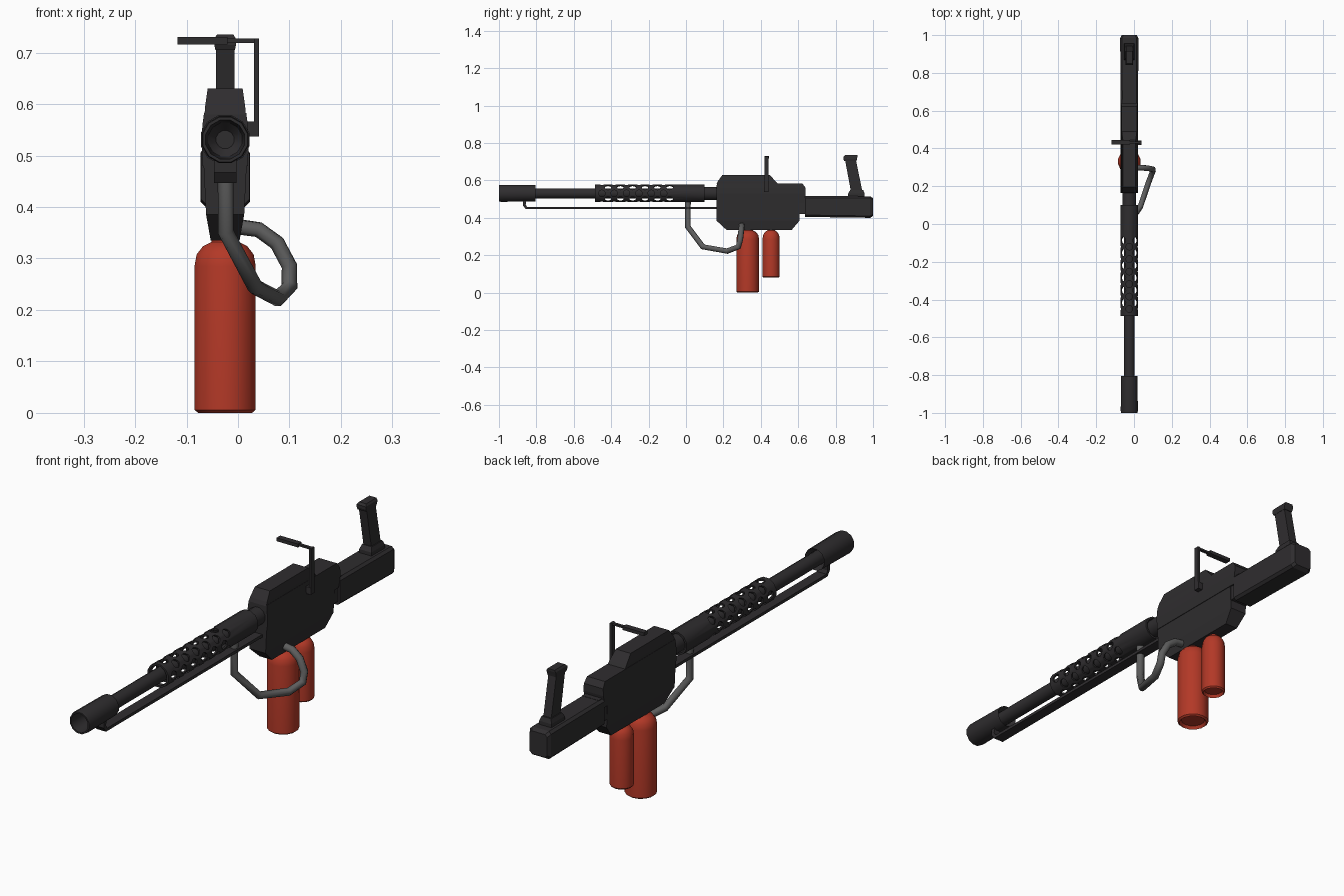
import bpy, bmesh
from math import pi, cos, sin
from mathutils import Matrix, Vector

if "Cube" in bpy.data.objects:
    bpy.data.objects.remove(bpy.data.objects["Cube"])

CX, BZ = -0.025, 0.531   # centre plane and bore height


def material(name, rgb):
    m = bpy.data.materials.new(name)
    m.diffuse_color = (*rgb, 1)
    m.use_nodes = True
    m.node_tree.nodes["Principled BSDF"].inputs["Base Color"].default_value = m.diffuse_color
    return m


DARK = material("dark_metal", (0.028, 0.026, 0.028))
HOSE = material("hose_grey", (0.11, 0.11, 0.11))
RED = material("red_paint", (0.45, 0.04, 0.02))


def finish(name, bm, mat=DARK, smooth=False):
    bmesh.ops.remove_doubles(bm, verts=bm.verts, dist=1e-5)
    bmesh.ops.recalc_face_normals(bm, faces=bm.faces)
    me = bpy.data.meshes.new(name)
    bm.to_mesh(me)
    bm.free()
    ob = bpy.data.objects.new(name, me)
    bpy.context.collection.objects.link(ob)
    me.materials.append(mat)
    if smooth:
        bpy.ops.object.select_all(action='DESELECT')
        ob.select_set(True)
        bpy.context.view_layer.objects.active = ob
        bpy.ops.object.shade_smooth_by_angle(angle=0.6)
    return ob


def loft(name, rings, closed=False, mat=DARK, smooth=False):
    """Skin a list of equal-length point rings; cap the ends unless closed."""
    bm = bmesh.new()
    vs = [[bm.verts.new(p) for p in r] for r in rings]
    n = len(rings[0])
    for a, b in list(zip(vs, vs[1:])) + ([(vs[-1], vs[0])] if closed else []):
        for i in range(n):
            bm.faces.new((a[i], a[(i + 1) % n], b[(i + 1) % n], b[i]))
    if not closed:
        bm.faces.new(vs[0])
        bm.faces.new(vs[-1])
    return finish(name, bm, mat, smooth)


def revolve(name, profile, y=None, sides=12, closed=False, mat=DARK):
    """Turn (radius, position) pairs around the bore, or upright at depth y."""
    rings = []
    for r, t in profile:
        ang = [2 * pi * (i + 0.5) / sides for i in range(sides)]
        if y is None:
            rings.append([(CX + r * cos(a), t, BZ + r * sin(a)) for a in ang])
        else:
            rings.append([(CX + r * cos(a), y + r * sin(a), t) for a in ang])
    return loft(name, rings, closed, mat, True)


def slab(name, slices):
    """Stack of horizontal rectangles: (z, y_front, y_back, half_width)."""
    return loft(name, [[(CX - h, a, z), (CX + h, a, z), (CX + h, b, z), (CX - h, b, z)]
                       for z, a, b, h in slices])


def box(name, x, y, z):
    return loft(name, [[(x[0], y[0], k), (x[1], y[0], k), (x[1], y[1], k), (x[0], y[1], k)]
                       for k in z])


# Barrel, hollow muzzle and rear collar
revolve("barrel", [(0.028, -0.86), (0.028, 0.18)])
revolve("muzzle", [(0.028, -0.835), (0.045, -0.805), (0.047, -0.99), (0.045, -1.0),
                   (0.039, -1.0), (0.034, -0.88), (0.018, -0.86)])
revolve("barrel_collar", [(0.036, 0.09), (0.036, 0.18)])

# Perforated barrel shroud: thin tube with staggered rows of round holes
shroud = revolve("barrel_shroud", [(0.049, -0.487), (0.049, 0.1), (0.041, 0.1), (0.041, -0.487)],
                 closed=True)
bm = bmesh.new()
for row in range(8):
    a = row * pi / 4
    out = Vector((cos(a), 0, sin(a)))
    turn = out.to_track_quat('Z', 'Y').to_matrix().to_4x4()
    for k in range(6):
        pos = Vector((CX, -0.45 + 0.066 * k + (row % 2) * 0.033, BZ)) + out * 0.05
        bmesh.ops.create_cone(bm, cap_ends=True, segments=10, radius1=0.018, radius2=0.018,
                              depth=0.028, matrix=Matrix.Translation(pos) @ turn)
cutter = finish("shroud_hole_cutter", bm)
cutter.hide_render = True
cutter.hide_viewport = True
mod = shroud.modifiers.new("holes", 'BOOLEAN')
mod.operation, mod.object, mod.solver = 'DIFFERENCE', cutter, 'EXACT'

# Flat feed bar under the barrel, turned up at the muzzle
path = [(-0.872, 0.495, -0.855, 0.495), (-0.872, 0.467, -0.857, 0.472),
        (-0.858, 0.447, -0.85, 0.459), (0.18, 0.447, 0.18, 0.459)]
loft("feed_bar", [[(CX - 0.022, a, b), (CX + 0.022, a, b), (CX + 0.022, c, d), (CX - 0.022, c, d)]
                  for a, b, c, d in path])

# Receiver body: lower half, upper half and raised top
slab("receiver_lower", [(0.335, 0.217, 0.565, 0.028), (0.385, 0.163, 0.607, 0.037),
                        (0.485, 0.163, 0.607, 0.042)])
slab("receiver_upper", [(0.48, 0.163, 0.63, 0.044), (0.53, 0.163, 0.64, 0.046),
                        (0.56, 0.163, 0.64, 0.044), (0.583, 0.165, 0.623, 0.041)])
slab("receiver_top", [(0.58, 0.163, 0.492, 0.040), (0.595, 0.17, 0.48, 0.039),
                      (0.63, 0.195, 0.446, 0.034)])

# Stock with chamfered edges and the neck joining it to the body
box("stock_neck", (CX - 0.038, CX + 0.038), (0.59, 0.66), (0.42, 0.518))
rings = []
for y, h, z0, z1 in [(0.635, 0.047, 0.405, 0.517), (0.985, 0.048, 0.4, 0.515),
                     (1.0, 0.04, 0.41, 0.505)]:
    c = 0.01
    rings.append([(CX + s * (h - d), y, z) for s, d, z in
                  [(-1, c, z0), (1, c, z0), (1, 0, z0 + c), (1, 0, z1 - c),
                   (1, c, z1), (-1, c, z1), (-1, 0, z1 - c), (-1, 0, z0 + c)]])
loft("stock", rings)

# Upright rear grip with base and cap
slab("grip_base", [(0.51, 0.867, 0.955, 0.028), (0.53, 0.867, 0.955, 0.028),
                   (0.548, 0.878, 0.948, 0.022)])
slab("rear_grip", [(0.54, 0.882, 0.943, 0.018), (0.712, 0.85, 0.908, 0.018)])
slab("grip_cap", [(0.705, 0.845, 0.912, 0.019), (0.715, 0.841, 0.914, 0.021),
                  (0.727, 0.841, 0.917, 0.021), (0.735, 0.85, 0.917, 0.016)])

# Side carry handle
box("carry_handle_mount", (0.0, 0.041), (0.417, 0.442), (0.537, 0.566))
box("carry_handle_post", (0.031, 0.041), (0.419, 0.44), (0.537, 0.727))
box("carry_handle_arm", (-0.04, 0.041), (0.425, 0.437), (0.719, 0.727))
box("carry_handle_grip", (-0.118, -0.02), (0.42, 0.444), (0.716, 0.73))

# Two red gas bottles with recessed bases
for name, y, r, z in [("large_bottle", 0.33, 0.061, 0.0), ("small_bottle", 0.455, 0.046, 0.08)]:
    revolve(name, [(r * 0.75, z + 0.012), (r * 0.88, z), (r, z + 0.006), (r, 0.285),
                   (r * 0.93, 0.308), (r * 0.72, 0.324), (r * 0.45, 0.332), (r * 0.4, 0.345)],
            y=y, mat=RED, sides=14)

# Looping supply hose
cu = bpy.data.curves.new("supply_hose", 'CURVE')
cu.dimensions = '3D'
cu.bevel_depth, cu.bevel_resolution, cu.use_fill_caps = 0.0155, 2, True
pts = [(-0.024, 0.01, 0.49), (-0.024, 0.01, 0.352), (0.033, 0.09, 0.245), (0.077, 0.22, 0.222),
       (0.1, 0.28, 0.245), (0.1, 0.29, 0.285), (0.076, 0.295, 0.33), (0.04, 0.298, 0.356),
       (-0.01, 0.298, 0.363)]
sp = cu.splines.new('POLY')
sp.points.add(len(pts) - 1)
for p, co in zip(sp.points, pts):
    p.co = (*co, 1)
sp.use_smooth = True
cu.materials.append(HOSE)
bpy.context.collection.objects.link(bpy.data.objects.new("supply_hose", cu))
